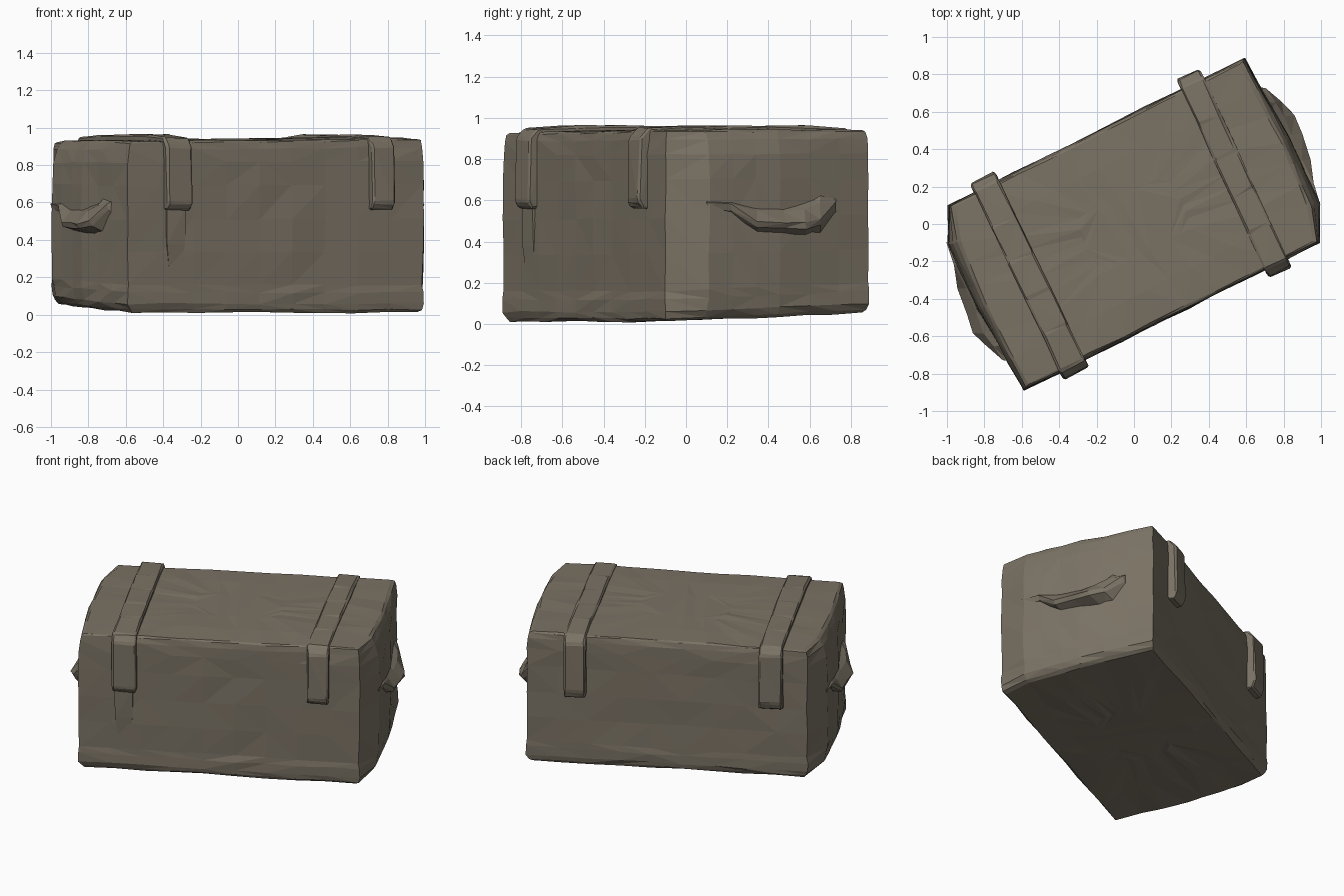
import bpy, bmesh, random
from mathutils import Vector

random.seed(4)
if "Cube" in bpy.data.objects:
    bpy.data.objects.remove(bpy.data.objects["Cube"])

olive = bpy.data.materials.new("weathered_olive_grey")
olive.use_nodes = True
COLOUR = (0.195, 0.168, 0.128, 1)
olive.diffuse_color = COLOUR
olive.node_tree.nodes["Principled BSDF"].inputs["Base Color"].default_value = COLOUR

LONG = Vector((0.896, 0.444, 0))    # along the length of the chest
FRONT = Vector((0.444, -0.896, 0))  # out of the long front wall


def loft(name, rings, jitter=0.0, bevel=0.0):
    """Skin a list of closed rings, cap both ends and roughen the surface."""
    bm = bmesh.new()
    rows = [[bm.verts.new(p) for p in ring] for ring in rings]
    n = len(rows[0])
    for low, high in zip(rows, rows[1:]):
        for i in range(n):
            j = (i + 1) % n
            bm.faces.new((low[i], low[j], high[j], high[i]))
    bm.faces.new(rows[0][::-1])
    bm.faces.new(rows[-1])
    bmesh.ops.recalc_face_normals(bm, faces=bm.faces)
    if bevel:
        bmesh.ops.bevel(bm, geom=bm.edges[:], offset=bevel, segments=1,
                        affect='EDGES', clamp_overlap=True)
    for v in bm.verts:
        v.co += Vector([random.uniform(-jitter, jitter) for _ in range(3)])
    bmesh.ops.triangulate(bm, faces=bm.faces)
    mesh = bpy.data.meshes.new(name)
    bm.to_mesh(mesh)
    bm.free()
    mesh.materials.append(olive)
    obj = bpy.data.objects.new(name, mesh)
    bpy.context.collection.objects.link(obj)
    return obj


# Chest body: skewed footprint with swelling ends, stacked in levels
half = [(-0.59, -0.89), (0.995, -0.1), (0.965, 0.1), (0.82, 0.45)]
corners = [Vector((s * x, s * y, 0)) for s in (1, -1) for x, y in half]
steps = [9, 1, 3, 3] * 2
swelling = [0, 0, 1, 0.6] * 2
levels = [  # height, scale, swelling of the ends
    (0.035, 0.3, 0), (0.035, 0.65, 0), (0.035, 0.96, 0), (0.05, 0.985, 0),
    (0.08, 1, 0.01), (0.14, 1, 0.02), (0.18, 0.992, 0.035), (0.35, 0.995, 0.035),
    (0.52, 0.995, 0.035), (0.7, 0.995, 0.035), (0.82, 0.995, 0.03),
    (0.89, 0.99, 0.01), (0.925, 0.98, 0), (0.935, 0.96, 0), (0.94, 0.65, 0),
    (0.94, 0.3, 0)]
rings = []
for z, scale, swell in levels:
    pts = []
    for i, a in enumerate(corners):
        k = (i + 1) % len(corners)
        for s in range(steps[i]):
            t = s / steps[i]
            p = a.lerp(corners[k], t) * scale
            out = swelling[i] * (1 - t) + swelling[k] * t
            side = 1 if i in (1, 2, 3) else -1
            p += Vector((0.92, 0.38, 0)) * out * swell * side
            p.z = z + (1 - z) * (0.041 * p.y - 0.023 * p.x) + 0.01 * z * p.x
            pts.append(p)
    rings.append(pts)
loft("chest_body", rings, jitter=0.0045)


# Straps: a bent band over the lid with a tongue down each long wall
def strap(name, front, back, width):
    f, b = Vector((*front, 0)), Vector((*back, 0))
    up = Vector((0, 0, 1))
    outer = [f + FRONT * 0.03 + up * 0.56, f + FRONT * 0.05 + up * 0.6,
             f + FRONT * 0.04 + up * 0.9, f + up * 0.95]
    outer += [f.lerp(b, t) + up * 0.962 for t in (0.2, 0.4, 0.6, 0.8)]
    outer += [b + up * 0.95, b - FRONT * 0.04 + up * 0.9,
              b - FRONT * 0.05 + up * 0.58, b - FRONT * 0.03 + up * 0.53]
    inner = [f - FRONT * 0.04 + up * 0.56, f - FRONT * 0.06 + up * 0.88,
             b + FRONT * 0.06 + up * 0.88, b + FRONT * 0.04 + up * 0.53]
    outline = outer + inner[::-1]
    sides = [[p + LONG * width * s for p in outline] for s in (-0.5, 0.5)]
    loft(name, sides, jitter=0.004, bevel=0.01)


strap("right_strap", (-0.33, -0.757), (-0.79, 0.206), 0.15)
strap("left_strap", (0.76, -0.215), (0.31, 0.757), 0.135)

# Thin worn tail below the right strap
tail = Vector((-0.335, -0.757, 0))
loft("right_strap_tail",
     [[tail + LONG * s * w + FRONT * d + Vector((0, 0, z))
       for s, d in ((-1, -0.03), (1, -0.03), (1, out), (-1, out))]
      for z, w, out in ((0.24, 0.04, 0), (0.38, 0.055, 0.012), (0.58, 0.06, 0.016))],
     jitter=0.003)

# End handles: drooping grips that merge with the wall above
grip = [  # y, wall x, outer x, top z, lip z, bottom z
    (0.1, 0.95, 1.0, 0.62, 0.56, 0.52), (0.22, 0.9, 0.965, 0.62, 0.55, 0.51),
    (0.35, 0.83, 0.945, 0.6, 0.47, 0.43), (0.48, 0.77, 0.895, 0.6, 0.46, 0.42),
    (0.58, 0.72, 0.865, 0.62, 0.46, 0.42), (0.65, 0.69, 0.795, 0.66, 0.48, 0.43),
    (0.73, 0.64, 0.7, 0.64, 0.56, 0.5)]
for name, s in (("left_handle", 1), ("right_handle", -1)):
    loft(name, [[Vector((s * x, s * y, z)) for x, z in (
        (wall, top), (wall * 0.4 + out * 0.6, top * 0.6 + lip * 0.4),
        (out, lip + 0.03), (out - 0.01, lip), (wall, low))]
        for y, wall, out, top, lip, low in grip], jitter=0.006)
